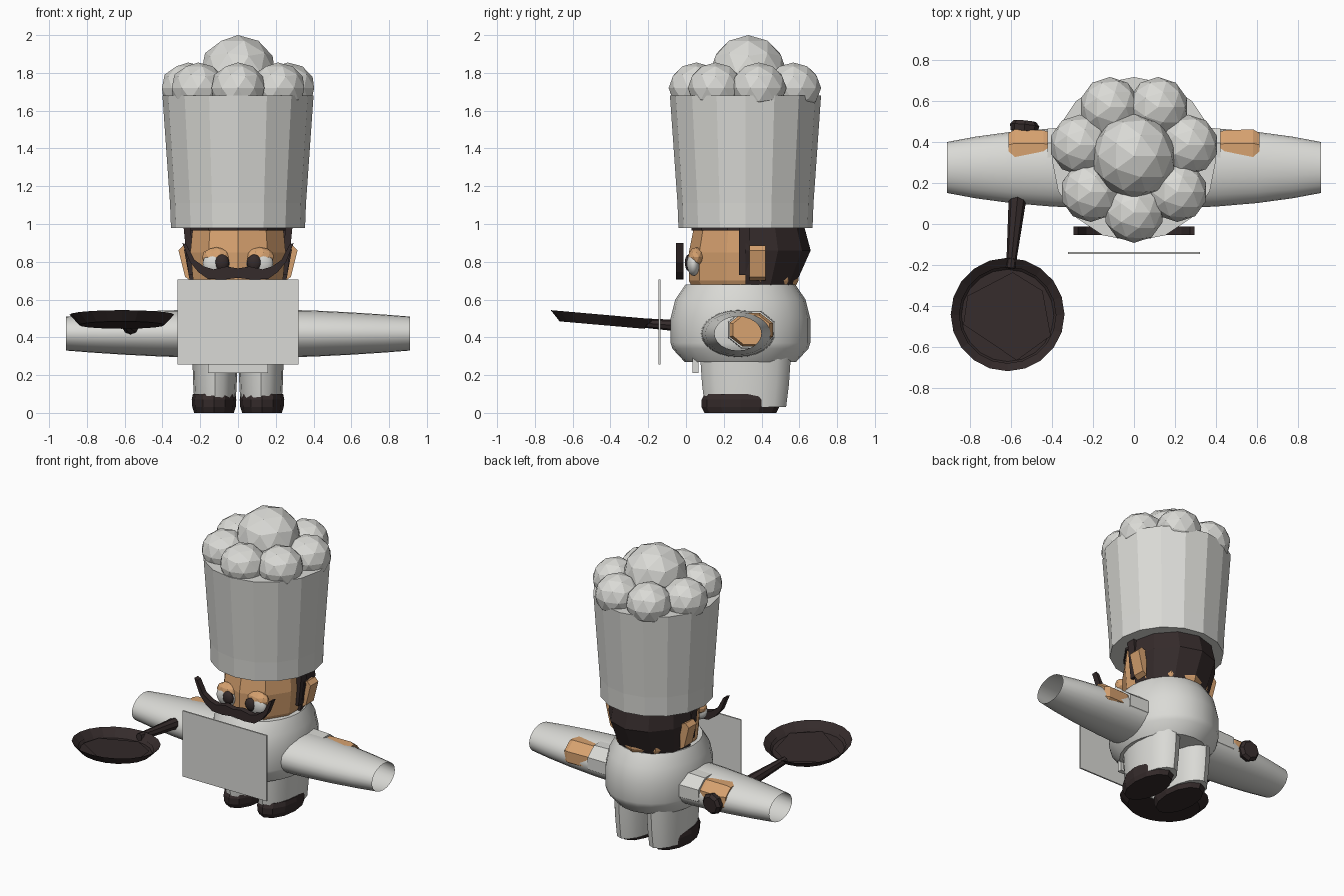
import bpy, bmesh
from math import cos, sin, pi, radians
from mathutils import Matrix, Vector

cube = bpy.data.objects.get("Cube")
if cube:
    bpy.data.objects.remove(cube, do_unlink=True)


def material(name, colour):
    m = bpy.data.materials.new(name)
    m.use_nodes = True
    m.diffuse_color = (*colour, 1)
    m.node_tree.nodes["Principled BSDF"].inputs["Base Color"].default_value = (*colour, 1)
    m.use_backface_culling = True
    return m


WHITE = material("cloth white", (0.70, 0.70, 0.67))
SKIN = material("warm skin", (0.68, 0.36, 0.16))
DARK = material("dark brown", (0.035, 0.024, 0.024))


def add(name, bm, mat, matrix=None, smooth=False):
    if matrix:
        bm.transform(matrix)
    mesh = bpy.data.meshes.new(name)
    bm.to_mesh(mesh)
    bm.free()
    mesh.materials.append(mat)
    ob = bpy.data.objects.new(name, mesh)
    bpy.context.collection.objects.link(ob)
    if smooth:
        bpy.ops.object.select_all(action='DESELECT')
        ob.select_set(True)
        bpy.context.view_layer.objects.active = ob
        bpy.ops.object.shade_smooth_by_angle(angle=radians(35))
    return ob


def lathe(name, rings, n, mat, matrix=None, bottom=True, top=True, smooth=False,
          start=0.0, sweep=360):
    """Stack of elliptical rings (z, rx, ry); a partial sweep is closed by a flat wall."""
    bm = bmesh.new()
    full = sweep == 360
    count = n if full else n + 1
    loops = []
    for z, rx, ry in rings:
        angles = [radians(start + sweep * k / n) for k in range(count)]
        loops.append([bm.verts.new((rx * cos(a), ry * sin(a), z)) for a in angles])
    for a, b in zip(loops, loops[1:]):
        for k in range(count):
            j = (k + 1) % count
            bm.faces.new((a[k], a[j], b[j], b[k]))
    if bottom:
        bm.faces.new(loops[0][::-1])
    if top:
        bm.faces.new(loops[-1])
    return add(name, bm, mat, matrix, smooth)


def ball(name, centre, size, mat, subdivisions=2, smooth=False):
    bm = bmesh.new()
    bmesh.ops.create_icosphere(bm, subdivisions=subdivisions, radius=1)
    return add(name, bm, mat, Matrix.LocRotScale(Vector(centre), None, Vector(size)), smooth)


def box(name, lo, hi, mat):
    bm = bmesh.new()
    bmesh.ops.create_cube(bm, size=1)
    lo, hi = Vector(lo), Vector(hi)
    return add(name, bm, mat, Matrix.LocRotScale((lo + hi) / 2, None, hi - lo))


def slab(name, outline, axis_map, depth, mat):
    """Extrude an outline; axis_map turns (u, v, d) into x, y, z."""
    bm = bmesh.new()
    a, b = ([bm.verts.new(axis_map(u, v, d)) for u, v in outline] for d in depth)
    bm.faces.new(a)
    bm.faces.new(b[::-1])
    for k in range(len(a)):
        j = (k + 1) % len(a)
        bm.faces.new((a[k], b[k], b[j], a[j]))
    bmesh.ops.recalc_face_normals(bm, faces=bm.faces)
    return add(name, bm, mat)


def move(x, y, z=0):
    return Matrix.Translation((x, y, z))


# Tall hat with a crown of puffs
lathe("hat", [(0.98, 0.355, 0.355), (1.11, 0.36, 0.36), (1.68, 0.4, 0.4)], 16, WHITE,
      move(0, 0.315))
ball("hat_top_puff", (0, 0.33, 1.8), (0.205, 0.205, 0.2), WHITE)
for i in range(7):
    a = -pi / 2 + i * 2 * pi / 7
    ball(f"hat_puff_{i + 1}", (0.27 * cos(a), 0.325 + 0.27 * sin(a), 1.72),
         (0.147, 0.147, 0.135), WHITE)

# Head and hair
lathe("head", [(0.64, 0.22, 0.26), (0.7, 0.25, 0.29), (0.85, 0.265, 0.29), (1.0, 0.25, 0.26)],
      10, SKIN, move(0, 0.305) , start=18)
lathe("hair", [(0.63, 0.2, 0.17), (0.67, 0.25, 0.26), (0.86, 0.285, 0.345), (0.99, 0.27, 0.31)],
      6, DARK, move(0, 0.315), start=0, sweep=180)
lathe("hair_fringe", [(0.965, 0.265, 0.275), (1.0, 0.265, 0.275)], 10, DARK,
      move(0, 0.305), start=18)

# Trunk, apron and apron flap
lathe("jacket", [(0.27, 0.26, 0.295), (0.34, 0.31, 0.36), (0.37, 0.318, 0.37),
                 (0.5, 0.318, 0.37), (0.6, 0.3, 0.345), (0.68, 0.26, 0.29)],
      24, WHITE, move(0, 0.288), smooth=True)
box("apron", (-0.32, -0.146, 0.255), (0.32, -0.136, 0.705), WHITE)
box("apron_flap", (-0.16, 0.035, 0.21), (0.16, 0.065, 0.29), WHITE)

# Paired parts
for side, s in (("left", 1), ("right", -1)):
    turn = Matrix.Rotation(s * pi / 2, 4, 'Y')

    # Wide open sleeve, cuff and fist
    lathe(f"{side}_sleeve", [(0.27, 0.125, 0.195), (0.4, 0.122, 0.19), (0.6, 0.112, 0.173),
                             (0.77, 0.101, 0.15), (0.91, 0.09, 0.124)],
          24, WHITE, move(0, 0.275, 0.42) @ turn, bottom=False, top=False, smooth=True)
    lathe(f"{side}_cuff", [(0.26, 0.11, 0.135), (0.42, 0.105, 0.13)], 8, WHITE,
          move(0, 0.345, 0.44) @ turn, start=22.5)
    lathe(f"{side}_fist", [(0.41, 0.09, 0.11), (0.44, 0.095, 0.12), (0.58, 0.095, 0.125),
                           (0.61, 0.085, 0.105)], 8, SKIN,
          move(0, 0.345, 0.44) @ turn, start=22.5)

    # Leg and shoe
    lathe(f"{side}_leg", [(0.03, 0.108, 0.215), (0.15, 0.115, 0.23), (0.3, 0.12, 0.24)],
          16, WHITE, move(s * 0.122, 0.315), smooth=True)
    lathe(f"{side}_shoe", [(0, 0.105, 0.19), (0.03, 0.115, 0.205), (0.07, 0.118, 0.205),
                           (0.1, 0.112, 0.19)], 12, DARK, move(s * 0.127, 0.288))

    # Ear and sideburn
    slab(f"{side}_ear", [(0.25, 0.7), (0.28, 0.72), (0.315, 0.86), (0.29, 0.885), (0.25, 0.87)],
         lambda u, v, d: (s * u, d, v), (0.335, 0.42), SKIN)
    slab(f"{side}_sideburn", [(0.235, 0.73), (0.262, 0.73), (0.288, 0.98), (0.25, 0.98)],
         lambda u, v, d: (s * u, d, v), (0.28, 0.34), DARK)

    # Eye, pupil and eyelid
    ball(f"{side}_eye", (s * 0.115, 0.04, 0.79), (0.072, 0.035, 0.065), WHITE, 3, True)
    ball(f"{side}_pupil", (s * 0.085, 0.015, 0.795), (0.04, 0.022, 0.045), DARK, 2, True)
    ball(f"{side}_eyelid", (s * 0.115, 0.055, 0.825), (0.078, 0.045, 0.052), SKIN)

# Curled moustache
half = [(0.08, 0.705), (0.16, 0.71), (0.21, 0.745), (0.255, 0.8), (0.295, 0.9),
        (0.272, 0.89), (0.23, 0.81), (0.18, 0.775), (0.13, 0.76), (0.06, 0.775)]
whole = [(0, 0.715)] + half + [(0, 0.765)] + [(-u, v) for u, v in reversed(half)]
slab("moustache", whole, lambda u, v, d: (u, d, v), (-0.053, -0.013), DARK)

# Frying pan: outer shell, inner wall and faceted cooking surface
pan = move(-0.615, -0.445, 0.465) @ Matrix.Rotation(radians(-5), 4, 'X')
lathe("pan_shell", [(0, 0.225, 0.225), (0.055, 0.277, 0.277)], 20, DARK, pan, top=False)
lathe("pan_inner_wall", [(0.055, 0.277, 0.277), (0.02, 0.235, 0.235)], 20, DARK, pan,
      bottom=False, top=False)
bm = bmesh.new()
floor = [(0.025, 0.21), (-0.195, 0.095), (-0.215, -0.045), (0.045, -0.22),
         (0.21, -0.1), (0.17, 0.12)]
bm.faces.new([bm.verts.new((x, y, 0.008)) for x, y in floor])
add("pan_floor", bm, DARK, pan)

# Pan handle with an end knob, running through the right fist
tail, tip = Vector((-0.53, 0.5, 0.42)), Vector((-0.6, -0.215, 0.475))
along = Matrix.Translation(tail) @ (tip - tail).to_track_quat('Z', 'Y').to_matrix().to_4x4()
length = (tip - tail).length
lathe("pan_handle", [(0.02, 0.045, 0.045), (length * 0.55, 0.042, 0.035), (length, 0.022, 0.025)],
      8, DARK, along)
lathe("handle_knob", [(0, 0.055, 0.055), (0.02, 0.072, 0.072), (0.05, 0.065, 0.065)],
      8, DARK, along)
